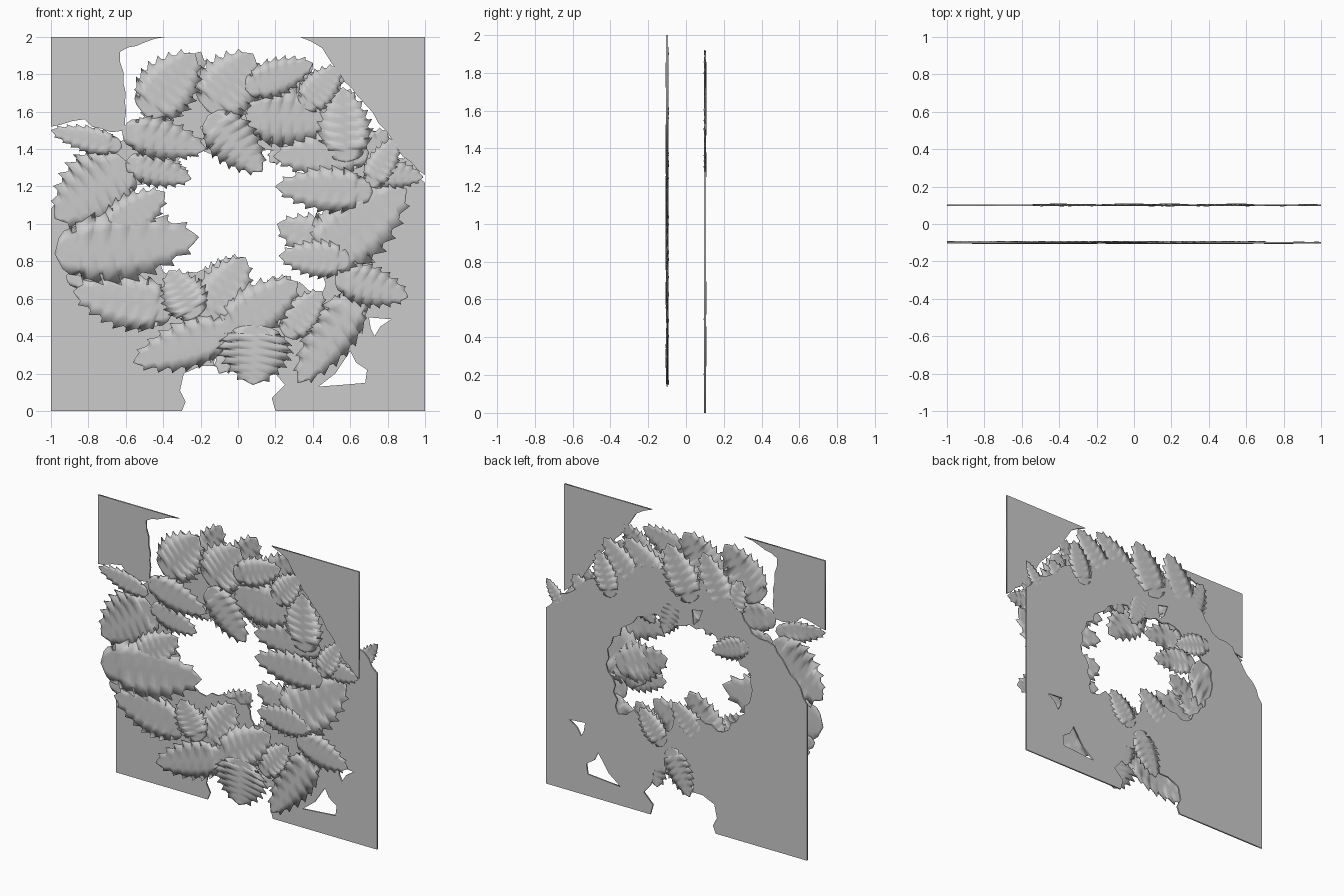
import bpy, math, random
from mathutils import Vector

random.seed(4)

# Flat plate cut from 2D outlines in the x-z plane; inner outlines become holes
def plate(name, outlines, y, half=0.005):
    cu = bpy.data.curves.new(name, 'CURVE')
    cu.dimensions, cu.fill_mode, cu.extrude = '2D', 'BOTH', half
    for pts in outlines:
        s = cu.splines.new('POLY')
        s.points.add(len(pts) - 1)
        for p, (x, z) in zip(s.points, pts):
            p.co = (x, z, 0, 1)
        s.use_cyclic_u = True
    tmp = bpy.data.objects.new(name + "_outline", cu)
    bpy.context.collection.objects.link(tmp)
    bpy.context.view_layer.update()
    me = bpy.data.meshes.new_from_object(tmp.evaluated_get(bpy.context.evaluated_depsgraph_get()))
    for v in me.vertices:
        v.co = Vector((v.co.x, y - v.co.z, v.co.y))
    bpy.data.objects.remove(tmp)
    ob = bpy.data.objects.new(name, me)
    bpy.context.collection.objects.link(ob)
    return ob

# Add small teeth to a coarse outline, leaving the panel border straight
def ragged(pts, amp=0.014):
    out = []
    for (x0, z0), (x1, z1) in zip(pts, pts[1:] + pts[:1]):
        out.append((x0, z0))
        border = (abs(x0) == 1 and x0 == x1) or (z0 == z1 and z0 in (0, 2))
        d = math.hypot(x1 - x0, z1 - z0)
        if border or d < 0.1:
            continue
        n = int(d / 0.045)
        for k in range(1, n):
            a = amp * (1 if k % 2 else -0.4) * random.uniform(.5, 1)
            out.append((x0 + (x1 - x0) * k / n - (z1 - z0) / d * a,
                        z0 + (z1 - z0) * k / n + (x1 - x0) / d * a))
    return out

# Serrated, slightly cupped leaf from base to tip
def leaf(name, base, tip, hw, y, side):
    b, t = Vector(base), Vector(tip)
    d = t - b
    nrm = Vector((-d.y, d.x)).normalized()
    n, verts, faces = 24, [], []
    for i in range(n + 1):
        s = i / n
        w = hw * math.sin(math.pi * s ** 0.72) ** 0.7 if 0 < s < 1 else 0.002
        if 3 < i < n:
            w *= 1.1 if i % 3 == 0 else (0.98 if i % 3 == 1 else 0.9)
        p = b + d * s
        for k in (-1, -.5, 0, .5, 1):
            q = p + nrm * w * k + d * 0.06 * abs(k) * (i % 3 == 0) * (0 < i < n)
            bulge = 0.005 * (1 - k * k) * math.sin(math.pi * s)
            if k == 0:
                bulge -= 0.0015
            verts.append((max(-1, min(1, q.x)), y + side * bulge, q.y))
    for i in range(n):
        for k in range(4):
            a = i * 5 + k
            faces.append((a, a + 1, a + 6, a + 5))
    me = bpy.data.meshes.new(name)
    me.from_pydata(verts, [], faces)
    ob = bpy.data.objects.new(name, me)
    bpy.context.collection.objects.link(ob)
    so = ob.modifiers.new("thickness", 'SOLIDIFY')
    so.thickness, so.offset = 0.006, 0
    for p in me.polygons:
        p.use_smooth = True
    return ob

# Front layer: two upper corner panels
plate("front_corner_left", [ragged([(-1, 2), (-1, 1.52), (-.95, 1.53), (-.82, 1.56), (-.78, 1.52),
      (-.68, 1.49), (-.6, 1.5), (-.6, 1.7), (-.63, 1.92), (-.5, 1.97), (-.38, 2)], 0.008)], -0.1)
plate("front_corner_right", [ragged([(1, 2), (.33, 2), (.45, 1.94), (.5, 1.86), (.57, 1.76),
      (.68, 1.64), (.75, 1.54), (.83, 1.44), (.88, 1.36), (1, 1.26)], 0.008)], -0.1)

# Front layer: wreath leaves (base, tip, half width)
front = [
    ((-.98, .84), (-.21, .93), .19), ((-.34, .54), (-.88, .64), .15), ((-.58, 1.32), (-.98, 1.03), .20),
    ((-.72, .93), (-.39, 1.17), .12), ((-.62, 1.41), (-1, 1.5), .07), ((-.6, 1.33), (-.25, 1.24), .09),
    ((-.62, 1.5), (-.17, 1.4), .11), ((-.5, 1.58), (-.23, 1.91), .16), ((-.16, 1.6), (.08, 1.91), .17),
    ((.04, 1.72), (.4, 1.86), .10), ((.35, 1.62), (.54, 1.84), .10), ((.04, 1.58), (.52, 1.56), .16),
    ((-.16, 1.58), (.13, 1.28), .13), ((.58, 1.33), (.56, 1.73), .14), ((.7, 1.38), (.19, 1.36), .12),
    ((.72, 1.17), (.2, 1.2), .12), ((.38, .78), (.9, 1.19), .19), ((.6, .85), (.21, 1.0), .13),
    ((.6, .8), (.22, .83), .10), ((.52, .72), (.91, .61), .11), ((.66, .64), (.32, .15), .13),
    ((.1, .46), (.08, .14), .19), ((-.02, .44), (-.56, .26), .13), ((-.18, .48), (.04, .82), .14),
    ((-.22, .5), (-.37, .75), .12), ((-.08, .42), (.32, .69), .14), ((.25, .4), (.45, .64), .10),
    ((.7, 1.2), (.85, 1.46), .08), ((.68, 1.28), (.99, 1.25), .08), ((-.92, .72), (-.5, .62), .07),
]
for i, (b, t, w) in enumerate(front):
    leaf(f"front_leaf_{i + 1}", b, t, w, -0.098 + 0.003 * (i % 3 - 1), -1)

# Back layer: lower panel with wreath opening and small gaps
outer = [(-1, 0), (-.3, 0), (-.28, .05), (-.31, .11), (-.29, .2), (-.2, .24), (-.13, .24), (-.1, .36),
         (.15, .34), (.2, .2), (.25, .14), (.18, .07), (.2, 0), (1, 0), (1, 1.22), (.9, 1.34),
         (.78, 1.4), (.68, 1.5), (.55, 1.58), (.38, 1.68), (.1, 1.73), (-.1, 1.74), (-.35, 1.7), (-.5, 1.58),
         (-.58, 1.46), (-.75, 1.42), (-.84, 1.3), (-.95, 1.18), (-1, 1.08)]
hole = [(-.57, 1.17), (-.42, 1.27), (-.25, 1.39), (-.05, 1.37), (.1, 1.3), (.14, 1.4), (.25, 1.36),
        (.38, 1.26), (.5, 1.1), (.54, .95), (.47, .82), (.45, .63), (.33, .69), (.06, .61),
        (.0, .74), (-.18, .76), (-.36, .72), (-.48, .86), (-.57, 1.02)]
gaps = [[(.43, .13), (.52, .2), (.6, .32), (.63, .26), (.69, .22), (.68, .15), (.56, .14)],
        [(.7, .5), (.82, .49), (.76, .45), (.73, .4), (.71, .44)],
        [(-.2, 1.52), (-.12, 1.5), (-.13, 1.4), (-.17, 1.44)]]
plate("back_panel", [ragged(outer, 0.012), ragged(hole, 0.02)] + gaps, 0.1)

# Back layer: leaves fringing the top of the ring and the opening
back = [
    ((-.38, 1.5), (-.5, 1.8), .09), ((-.38, 1.55), (-.2, 1.92), .12), ((-.12, 1.55), (.07, 1.91), .13),
    ((.08, 1.6), (.4, 1.86), .11), ((.3, 1.55), (.56, 1.82), .10), ((.5, 1.42), (.6, 1.72), .09),
    ((.6, 1.3), (.8, 1.5), .09), ((.86, 1.24), (1, 1.42), .05), ((-.55, 1.36), (-.27, 1.26), .08),
    ((.35, 1.5), (.17, 1.33), .08), ((-.2, .6), (.03, .82), .10), ((.1, .5), (.28, .72), .09),
    ((-.35, 1.55), (-.22, 1.36), .07), ((.0, 1.55), (.1, 1.28), .09),
    ((.05, .5), (-.1, .2), .10), ((.2, .5), (.15, .2), .11),
]
for i, (b, t, w) in enumerate(back):
    leaf(f"back_leaf_{i + 1}", b, t, w, 0.1 + 0.002 * (i % 3 - 1), 1)
